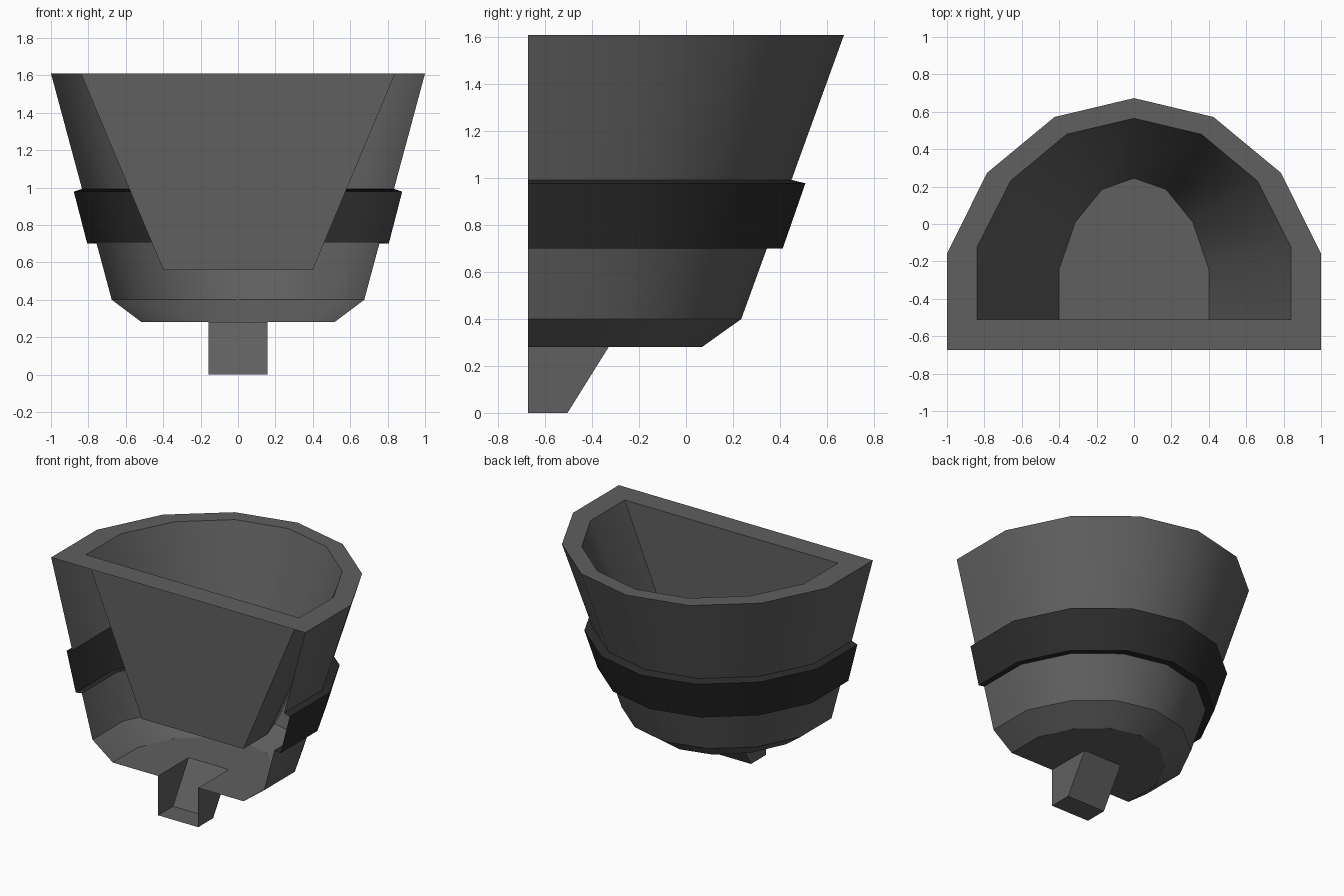
import bpy
import bmesh
from math import radians

if "Cube" in bpy.data.objects:
    bpy.data.objects.remove(bpy.data.objects["Cube"], do_unlink=True)

FRONT = -0.673


def material(name, value):
    mat = bpy.data.materials.new(name)
    mat.use_nodes = True
    colour = (value, value, value, 1)
    mat.diffuse_color = colour
    bsdf = mat.node_tree.nodes["Principled BSDF"]
    bsdf.inputs["Base Color"].default_value = colour
    bsdf.inputs["Roughness"].default_value = 0.8
    return mat


grey = material("grey", 0.115)
black = material("dark_grey", 0.024)


def ring(half, z, sx=1, sy=1, front=FRONT):
    """Half-round outline, from the +x front corner round the back to -x."""
    right = [(x * sx, front + y * sy, z) for x, y in half]
    return right + [(-x, y, z) for x, y, z in reversed(right[:-1])]


def build(name, rings, mat, closed=False, cap=False, extra=()):
    """Skin successive rings, with an optional end cap and extra faces."""
    bm = bmesh.new()
    loops = [[bm.verts.new(p) for p in r] for r in rings]
    for lo, hi in zip(loops, loops[1:]):
        n = len(lo)
        for i in range(n if closed else n - 1):
            j = (i + 1) % n
            bm.faces.new((lo[i], lo[j], hi[j], hi[i]))
    if cap:
        bm.faces.new(loops[-1])
    for points in extra:
        bm.faces.new([bm.verts.new(p) for p in points])
    bmesh.ops.remove_doubles(bm, verts=bm.verts, dist=0.0005)
    mesh = bpy.data.meshes.new(name)
    bm.to_mesh(mesh)
    bm.free()
    mesh.materials.append(mat)
    obj = bpy.data.objects.new(name, mesh)
    bpy.context.collection.objects.link(obj)
    bpy.ops.object.select_all(action="DESELECT")
    obj.select_set(True)
    bpy.context.view_layer.objects.active = obj
    bpy.ops.object.shade_smooth_by_angle(angle=radians(32))
    return obj


# Outlines: x and distance behind the front, one side only
outer = [(1, 0), (1, 0.515), (0.785, 0.947), (0.425, 1.245), (0, 1.346)]
inner = [(0.84, 0), (0.84, 0.385), (0.66, 0.74), (0.36, 0.99), (0, 1.075)]


def shell(z, s, sy=None):
    return ring(outer, z, s, sy or s)


def pocket(z, sx=1, sy=1):
    return ring(inner, z, sx, sy, front=-0.51)


# Outer shell, open at the front
build("upper_shell", [shell(0.993, 0.834), shell(1.61, 1)], grey)
build("band", [shell(0.708, 0.758), shell(0.7, 0.806),
               shell(0.978, 0.878), shell(0.993, 0.834)], black)
base = shell(0.28, 0.515, 0.55)
build("lower_shell", [base, shell(0.4, 0.675), shell(0.708, 0.758)], grey)

# Flat rim and the pocket sunk inside it
build("rim", [shell(1.61, 1), pocket(1.61)], grey, closed=True)
build("pocket", [pocket(1.61), pocket(0.56, 0.476, 0.702)], grey,
      closed=True, cap=True)

# Hollow peg, open at the front and into the floor
w, back, tip, top = 0.158, -0.33, -0.505, 0.28
peg_top = [(w, FRONT, top), (w, back, top), (-w, back, top), (-w, FRONT, top)]
peg_low = [(w, FRONT, 0), (w, tip, 0), (-w, tip, 0), (-w, FRONT, 0)]
build("peg", [peg_low, peg_top], grey, extra=[peg_low[::-1]])

# Floor, notched round the peg
build("floor", [], grey, extra=[base[::-1] + peg_top])
